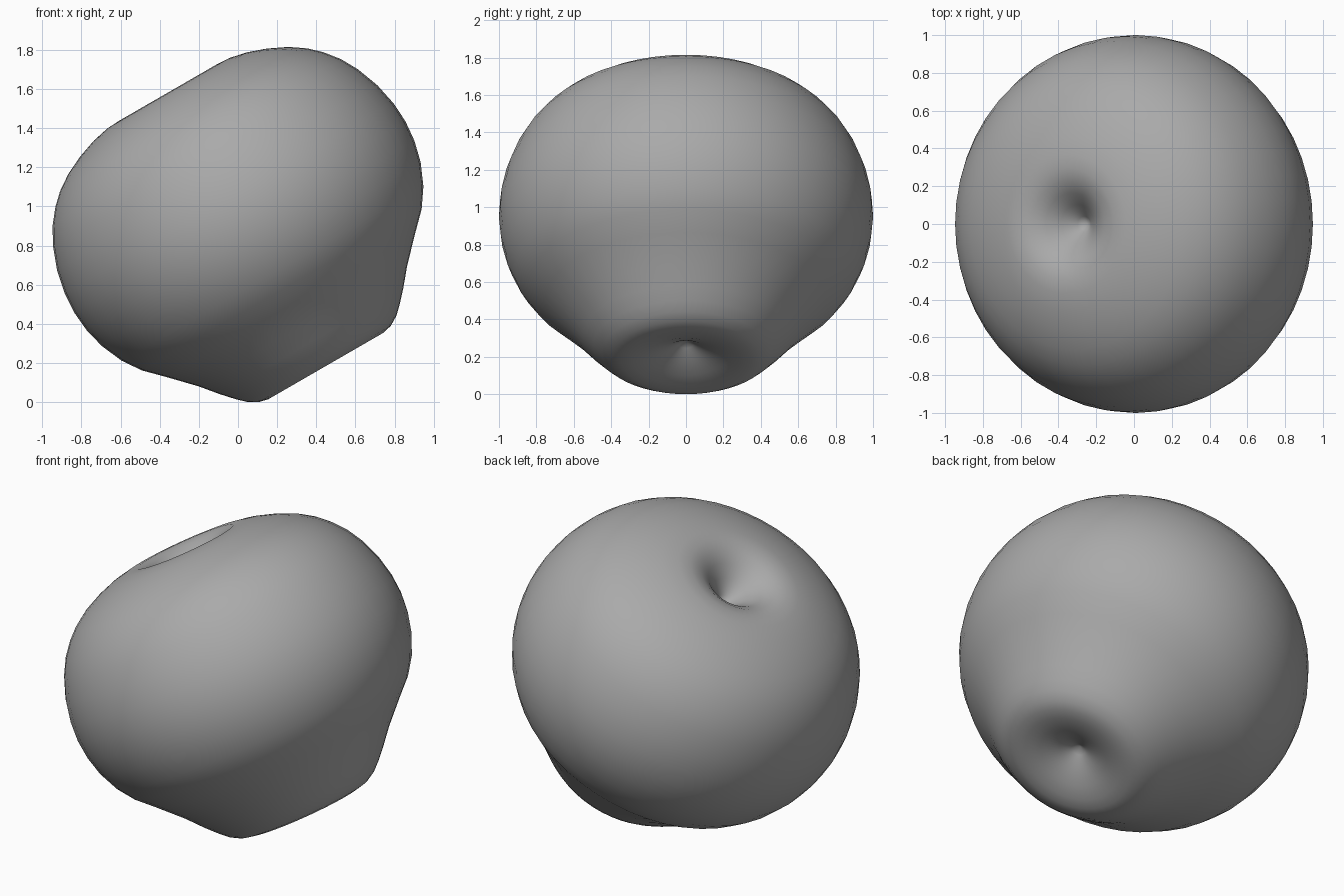
import bpy, bmesh, math
from mathutils import Matrix, Vector

if "Cube" in bpy.data.objects:
    bpy.data.objects.remove(bpy.data.objects["Cube"])

# Fruit profile: (radius, height along the core), bottom dimple to top dimple
PROFILE = [
    (0.0, 0.06), (0.04, 0.035), (0.10, 0.0), (0.20, -0.042), (0.28, -0.058),
    (0.34, -0.06), (0.39, -0.048), (0.44, -0.018), (0.485, 0.025), (0.54, 0.085),
    (0.615, 0.175), (0.735, 0.30), (0.825, 0.39), (0.89, 0.485), (0.94, 0.60),
    (0.967, 0.71), (0.977, 0.82), (0.97, 0.93), (0.945, 1.05), (0.90, 1.17),
    (0.85, 1.26), (0.79, 1.335), (0.73, 1.392), (0.65, 1.447), (0.55, 1.495),
    (0.45, 1.53), (0.36, 1.549), (0.29, 1.553), (0.22, 1.535), (0.16, 1.495),
    (0.10, 1.435), (0.04, 1.365), (0.0, 1.33),
]
SEGMENTS = 48

# Lathe the profile around the core
bm = bmesh.new()
verts = [bm.verts.new((r, 0, s)) for r, s in PROFILE]
edges = [bm.edges.new(pair) for pair in zip(verts, verts[1:])]
bmesh.ops.spin(bm, geom=verts + edges, cent=(0, 0, 0), axis=(0, 0, 1),
               angle=2 * math.pi, steps=SEGMENTS, use_duplicate=False)
bmesh.ops.remove_doubles(bm, verts=bm.verts, dist=1e-4)

# Slightly wider in y, then lean the core 30 degrees to the left
bm.transform(Matrix.Rotation(math.radians(-30), 4, 'Y')
             @ Matrix.Translation((0.48, 0, 0))
             @ Matrix.Diagonal((1, 1.024, 1, 1)))

# Centre in x and stand on the ground
xs = [v.co.x for v in bm.verts]
bm.transform(Matrix.Translation(Vector((-(min(xs) + max(xs)) / 2, 0,
                                        -min(v.co.z for v in bm.verts)))))
bmesh.ops.recalc_face_normals(bm, faces=bm.faces)

mesh = bpy.data.meshes.new("apple_body")
bm.to_mesh(mesh)
bm.free()
for p in mesh.polygons:
    p.use_smooth = True

# Single grey skin
skin = bpy.data.materials.new("plain_grey")
skin.diffuse_color = (0.4, 0.4, 0.4, 1)
skin.use_nodes = True
skin.node_tree.nodes["Principled BSDF"].inputs["Base Color"].default_value = skin.diffuse_color
mesh.materials.append(skin)
apple = bpy.data.objects.new("apple_body", mesh)
bpy.context.collection.objects.link(apple)
